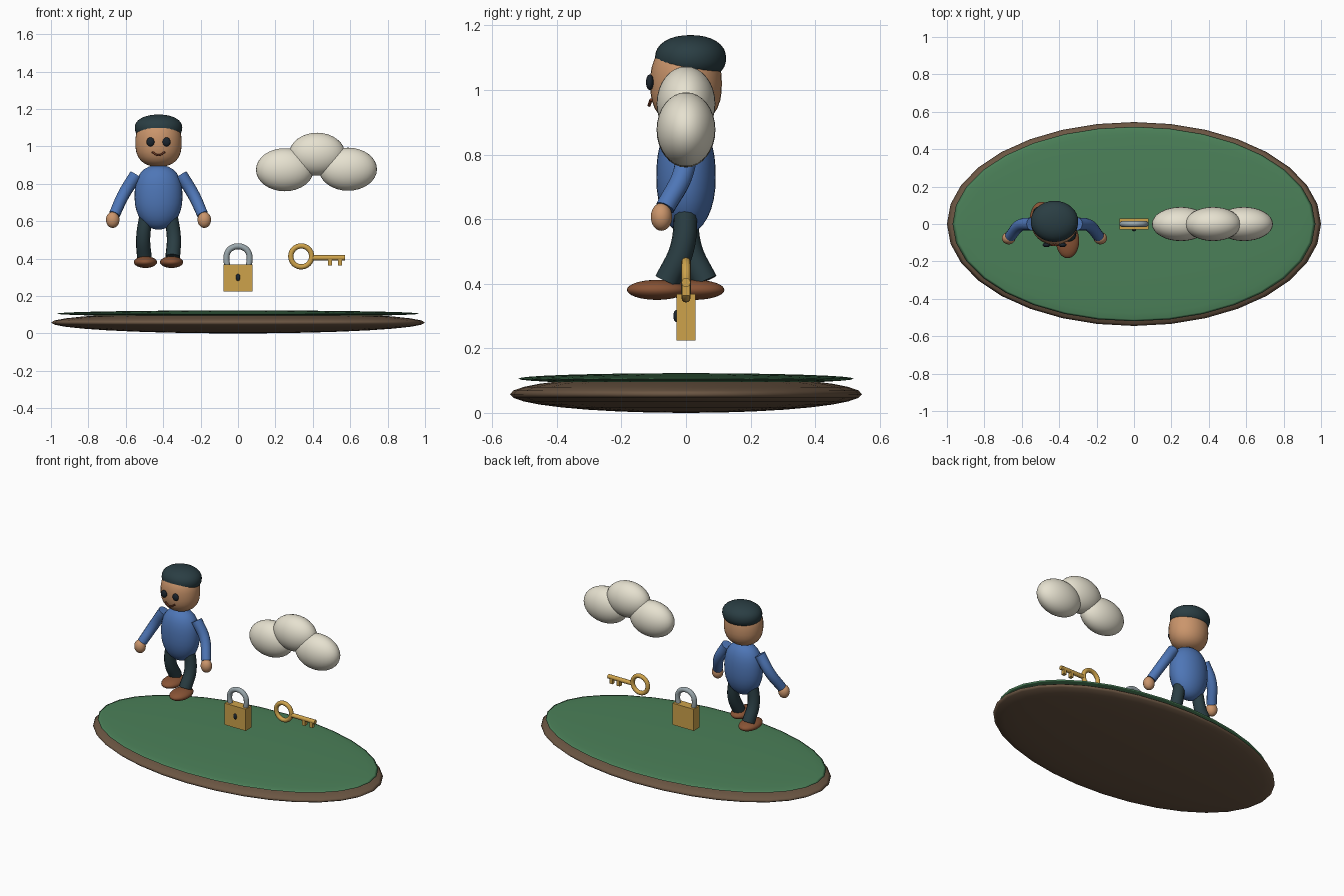
import bpy, bmesh, math
from mathutils import Vector

if "Cube" in bpy.data.objects:
    bpy.data.objects.remove(bpy.data.objects["Cube"])

# Colours as seen on screen, converted to linear values below
COLORS = {
    "soil": (0.42, 0.34, 0.27), "grass": (0.30, 0.50, 0.35),
    "skin": (0.79, 0.58, 0.42), "shirt": (0.31, 0.46, 0.71),
    "dark": (0.18, 0.25, 0.27), "leather": (0.53, 0.33, 0.22),
    "gold": (0.80, 0.63, 0.30), "steel": (0.60, 0.65, 0.67),
    "cloud": (0.90, 0.88, 0.81), "ink": (0.13, 0.16, 0.19),
    "lip": (0.45, 0.24, 0.16),
}
mats = {}
for key, rgb in COLORS.items():
    mats[key] = bpy.data.materials.new(key)
    mats[key].diffuse_color = (*[c ** 2.2 for c in rgb], 1)


def finish(ob, name, mat, smooth=40):
    ob.name = name
    ob.data.materials.clear()
    ob.data.materials.append(mats[mat])
    bpy.ops.object.select_all(action='DESELECT')
    ob.select_set(True)
    bpy.context.view_layer.objects.active = ob
    if smooth:
        bpy.ops.object.shade_smooth_by_angle(angle=math.radians(smooth))
    return ob


def blob(name, center, radii, mat, upper=2.0, lower=2.0):
    """Ellipsoid; a power above 2 makes that half squarer in profile."""
    bm = bmesh.new()
    bmesh.ops.create_uvsphere(bm, u_segments=32, v_segments=16, radius=1)
    for v in bm.verts:
        r, z = v.co.xy.length, abs(v.co.z)
        p = upper if v.co.z > 0 else lower
        k = (r ** p + z ** p) ** (-1 / p)
        v.co = Vector(center) + Vector([v.co[i] * k * radii[i] for i in range(3)])
    me = bpy.data.meshes.new(name)
    bm.to_mesh(me)
    bm.free()
    ob = bpy.data.objects.new(name, me)
    bpy.context.collection.objects.link(ob)
    return finish(ob, name, mat, smooth=180)


def tube(name, points, radius, mat, taper=1.0):
    """Round tube along a smooth path, with closed ends."""
    cu = bpy.data.curves.new(name, 'CURVE')
    cu.dimensions = '3D'
    cu.bevel_depth = radius
    cu.bevel_resolution = 4
    cu.resolution_u = 8
    cu.use_fill_caps = True
    sp = cu.splines.new('BEZIER')
    sp.bezier_points.add(len(points) - 1)
    for i, (bp, co) in enumerate(zip(sp.bezier_points, points)):
        bp.co = co
        bp.handle_left_type = bp.handle_right_type = 'AUTO'
        bp.radius = 1 + (taper - 1) * i / (len(points) - 1)
    ob = bpy.data.objects.new(name, cu)
    bpy.context.collection.objects.link(ob)
    bpy.ops.object.select_all(action='DESELECT')
    ob.select_set(True)
    bpy.context.view_layer.objects.active = ob
    bpy.ops.object.convert(target='MESH')
    return finish(bpy.context.object, name, mat)


def box(name, center, size, mat):
    bpy.ops.mesh.primitive_cube_add(size=1, location=center)
    ob = bpy.context.object
    ob.scale = size
    bpy.ops.object.transform_apply(location=False, rotation=False, scale=True)
    return finish(ob, name, mat, smooth=0)


# Ground island
blob("soil_base", (0, 0, 0.058), (1, 0.545, 0.058), "soil")
blob("grass_top", (0, 0, 0.106), (0.97, 0.52, 0.017), "grass")

# Cloud puffs
for name, x, z, rx in (("left", 0.25, 0.875, 0.154), ("middle", 0.423, 0.958, 0.15),
                       ("right", 0.588, 0.878, 0.155)):
    blob("cloud_" + name, (x, 0, z), (rx, 0.091, 0.115), "cloud")

# Padlock with an arched shackle
box("lock_body", (0, 0, 0.296), (0.156, 0.06, 0.144), "gold")
arch = [(0.062 * math.cos(a), 0, 0.408 + 0.058 * math.sin(a))
        for a in (math.pi * i / 6 for i in range(7))]
tube("lock_shackle", [(0.055, 0, 0.35)] + arch + [(-0.055, 0, 0.35)], 0.016, "steel")
blob("keyhole", (0, -0.03, 0.30), (0.012, 0.009, 0.019), "ink")

# Key
bpy.ops.mesh.primitive_torus_add(
    location=(0.338, 0, 0.412), rotation=(math.pi / 2, 0, 0), major_radius=0.056,
    minor_radius=0.014, major_segments=32, minor_segments=12)
finish(bpy.context.object, "key_bow", "gold")
tube("key_shaft", [(0.40, 0, 0.404), (0.572, 0, 0.404)], 0.014, "gold")
for i, x in enumerate((0.492, 0.546)):
    box(f"key_tooth_{i + 1}", (x, 0, 0.382), (0.022, 0.024, 0.036), "gold")

# Figure: torso, head, cap of hair
CX = -0.425
blob("torso", (CX, 0, 0.727), (0.128, 0.092, 0.172), "shirt", 2.5, 2.1)
blob("head", (CX, 0, 1.02), (0.124, 0.111, 0.128), "skin", 2.5, 2.5)
blob("hair", (CX, 0.014, 1.10), (0.127, 0.11, 0.07), "dark", 2.2, 2.4)

# Smile
tube("smile", [(CX - 0.034, -0.108, 0.97), (CX, -0.114, 0.953),
               (CX + 0.034, -0.108, 0.97)], 0.005, "lip")

# Paired parts; the right leg steps forward, the left trails
for s, side in ((-1, "left"), (1, "right")):
    blob(f"{side}_eye", (CX + s * 0.043, -0.112, 1.024), (0.021, 0.012, 0.024), "ink")
    tube(f"{side}_arm", [(CX + s * 0.12, 0, 0.848), (CX + s * 0.185, -0.008, 0.745),
                         (CX + s * 0.236, -0.065, 0.635)], 0.035, "shirt", 0.87)
    blob(f"{side}_hand", (CX + s * 0.245, -0.076, 0.607), (0.036, 0.033, 0.043), "skin")
    tube(f"{side}_leg", [(CX + s * 0.064, 0, 0.645), (CX + s * 0.082, -s * 0.012, 0.51),
                         (CX + s * 0.076, -s * 0.058, 0.408)], 0.036, "dark", 1.1)
    foot_y = -0.09 if s > 0 else 0.026
    blob(f"{side}_shoe", (CX + s * 0.07, foot_y, 0.381), (0.062, 0.093, 0.031), "leather")

for m in bpy.data.materials:
    if m.users and not m.is_grease_pencil:
        m.use_nodes = True
        m.node_tree.nodes["Principled BSDF"].inputs["Base Color"].default_value = m.diffuse_color
